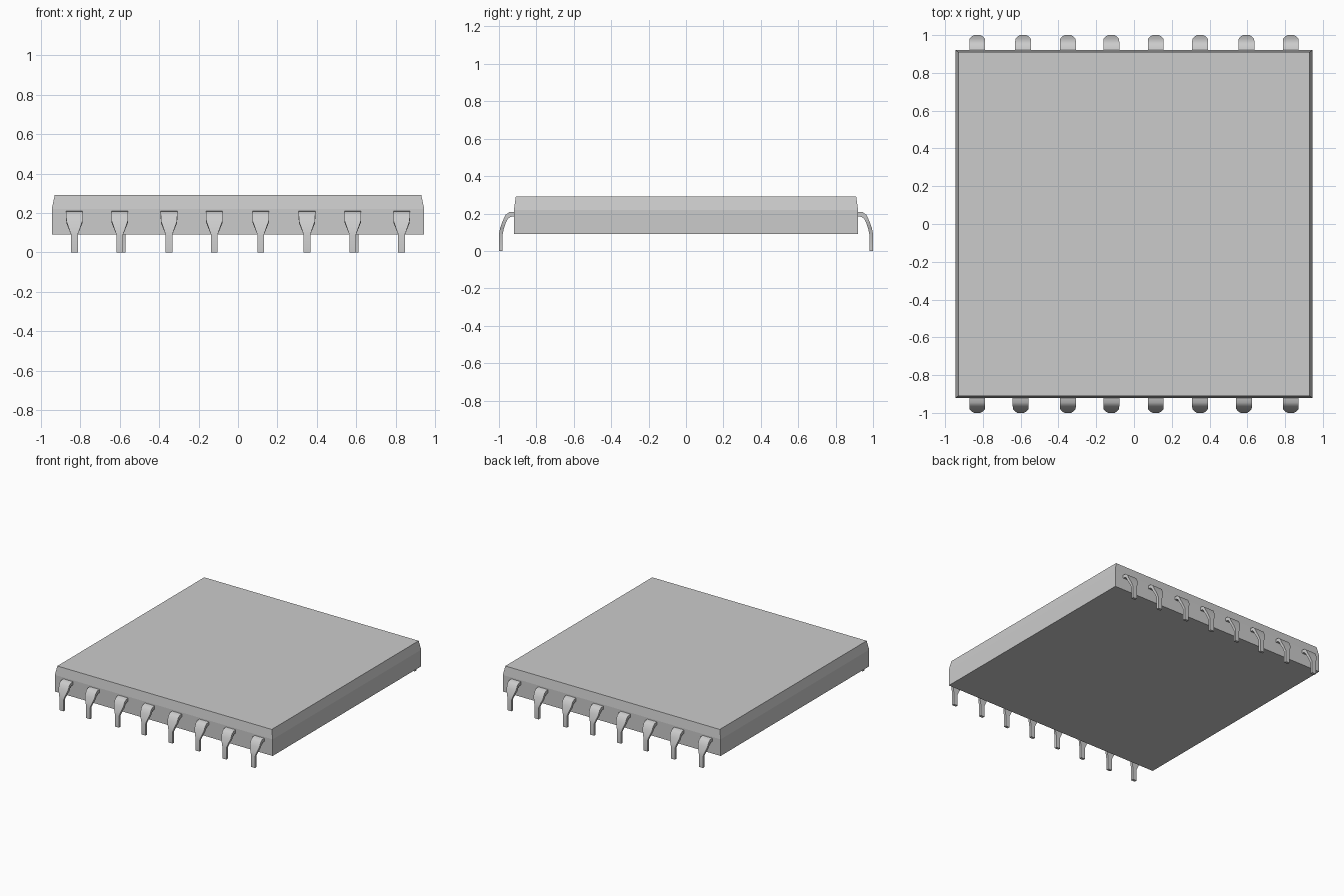
import bpy
import bmesh

cube = bpy.data.objects.get("Cube")
if cube:
    bpy.data.objects.remove(cube, do_unlink=True)

grey = bpy.data.materials.new("plain grey")
grey.use_nodes = True
colour = (0.6, 0.6, 0.6, 1)
grey.diffuse_color = colour
grey.node_tree.nodes["Principled BSDF"].inputs["Base Color"].default_value = colour


def add_object(name, bm):
    bmesh.ops.recalc_face_normals(bm, faces=bm.faces)
    mesh = bpy.data.meshes.new(name)
    bm.to_mesh(mesh)
    bm.free()
    mesh.materials.append(grey)
    obj = bpy.data.objects.new(name, mesh)
    bpy.context.collection.objects.link(obj)
    return obj


def loft(name, rings):
    """Bridge rings of four points and cap both ends."""
    bm = bmesh.new()
    loops = [[bm.verts.new(p) for p in ring] for ring in rings]
    for a, b in zip(loops, loops[1:]):
        for i in range(4):
            j = (i + 1) % 4
            bm.faces.new((a[i], a[j], b[j], b[i]))
    bm.faces.new(loops[0])
    bm.faces.new(loops[-1])
    return add_object(name, bm)


# Flat package body with sloping upper edges: half x, half y, z
body_levels = [(0.945, 0.92, 0.09), (0.945, 0.92, 0.22), (0.93, 0.91, 0.29)]
loft("package_body", [[(-x, -y, z), (x, -y, z), (x, y, z), (-x, y, z)]
                      for x, y, z in body_levels])

# Bent pin section: outer y, outer z, inner y, inner z, half width
pin_sections = [
    (0.91, 0.21, 0.91, 0.185, 0.042),
    (0.945, 0.207, 0.94, 0.182, 0.042),
    (0.965, 0.193, 0.953, 0.17, 0.042),
    (0.98, 0.16, 0.963, 0.15, 0.041),
    (0.993, 0.125, 0.974, 0.12, 0.029),
    (1.0, 0.09, 0.98, 0.09, 0.017),
    (1.0, 0.0, 0.98, 0.0, 0.017),
]


def add_pin(name, x, side):
    loft(name, [[(x - w, side * oy, oz), (x + w, side * oy, oz),
                 (x + w, side * iy, iz), (x - w, side * iy, iz)]
                for oy, oz, iy, iz, w in pin_sections])


# Rows of pins along the front and back edges
front_x = [-0.83, -0.6, -0.35, -0.12, 0.115, 0.35, 0.582, 0.83]
back_x = [-0.83, -0.587, -0.35, -0.12, 0.115, 0.35, 0.595, 0.83]
for row, side, places in (("front", -1, front_x), ("back", 1, back_x)):
    for number, x in enumerate(places, 1):
        add_pin(f"{row}_pin_{number}", x, side)

# Smooth the bends, keep the corners crisp
bpy.ops.object.select_all(action='DESELECT')
for obj in bpy.context.collection.objects:
    if "_pin_" in obj.name:
        obj.select_set(True)
        bpy.context.view_layer.objects.active = obj
bpy.ops.object.shade_smooth_by_angle(angle=0.6)
